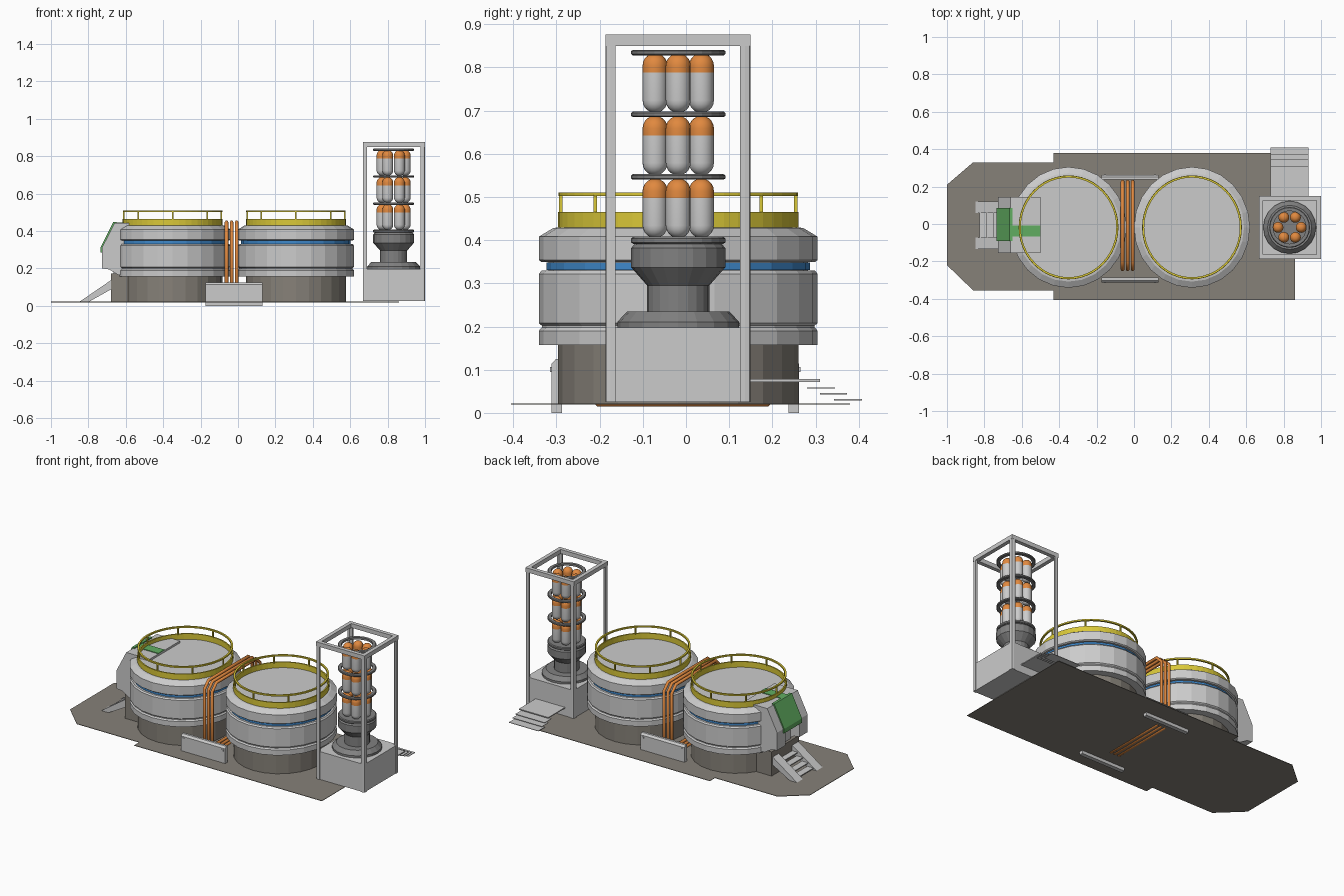
import bpy, bmesh
from math import cos, sin, pi
from mathutils import Vector

if "Cube" in bpy.data.objects:
    bpy.data.objects.remove(bpy.data.objects["Cube"])


def material(name, rgb):
    m = bpy.data.materials.new(name)
    m.diffuse_color = (*rgb, 1)
    m.use_nodes = True
    m.node_tree.nodes["Principled BSDF"].inputs["Base Color"].default_value = m.diffuse_color
    return m


BROWN = material("brown", (0.24, 0.22, 0.19))
YELLOW = material("yellow", (0.70, 0.58, 0.04))
BLUE = material("blue", (0.05, 0.25, 0.60))
ORANGE = material("orange", (0.75, 0.25, 0.05))
GREEN = material("green", (0.12, 0.42, 0.12))
DARK = material("dark_grey", (0.22, 0.22, 0.22))


def finish(name, bm, mat=None, smooth=False):
    bmesh.ops.recalc_face_normals(bm, faces=bm.faces)
    me = bpy.data.meshes.new(name)
    bm.to_mesh(me)
    bm.free()
    ob = bpy.data.objects.new(name, me)
    bpy.context.collection.objects.link(ob)
    if mat:
        me.materials.append(mat)
    if smooth:
        me.shade_smooth()
    return ob


def lathe(name, profile, centre, n=24, mat=None, sx=1, smooth=False, closed=False):
    """Revolve (radius, z) points; open profiles are capped, closed ones make rings."""
    bm = bmesh.new()
    rings = [[bm.verts.new((centre[0] + sx * r * cos(2 * pi * i / n),
                            centre[1] + r * sin(2 * pi * i / n), z))
              for i in range(n)] for r, z in profile]
    pairs = list(zip(rings, rings[1:])) + ([(rings[-1], rings[0])] if closed else [])
    for a, b in pairs:
        for i in range(n):
            j = (i + 1) % n
            bm.faces.new((a[i], a[j], b[j], b[i]))
    if not closed:
        bm.faces.new(rings[0])
        bm.faces.new(rings[-1])
    return finish(name, bm, mat, smooth)


def ring(name, r0, r1, z0, z1, centre, **kw):
    return lathe(name, [(r0, z0), (r1, z0), (r1, z1), (r0, z1)], centre, closed=True, **kw)


def prism(name, pts, offset, mat=None):
    """Extrude a closed outline of 3D points along offset."""
    bm = bmesh.new()
    f = bm.faces.new([bm.verts.new(p) for p in pts])
    ext = bmesh.ops.extrude_face_region(bm, geom=[f], use_keep_orig=True)
    bmesh.ops.translate(bm, vec=Vector(offset),
                        verts=[g for g in ext["geom"] if isinstance(g, bmesh.types.BMVert)])
    return finish(name, bm, mat)


def box(name, x0, x1, y0, y1, z0, z1, mat=None):
    return prism(name, [(x0, y0, z0), (x1, y0, z0), (x1, y1, z0), (x0, y1, z0)],
                 (0, 0, z1 - z0), mat)


def side_profile(name, xz, y0, y1, mat=None):
    return prism(name, [(x, y0, z) for x, z in xz], (0, y1 - y0, 0), mat)


# ground plate with chamfered left end
outline = [(-1, -.22), (-.86, -.355), (-.43, -.355), (-.43, -.405), (.86, -.405),
           (.86, .38), (-.43, .38), (-.43, .33), (-.86, .33), (-1, .21)]
prism("ground_plate", [(x, y, .019) for x, y in outline], (0, 0, .003), BROWN)

# two storage tanks
CY = -.018
for side, cx in (("left", -.35), ("right", .31)):
    c = (cx, CY)
    lathe(side + "_tank_foot", [(.278, .02), (.278, .165)], c, mat=BROWN, sx=.96)
    lathe(side + "_tank_body",
          [(.27, .157), (.323, .157), (.323, .190), (.316, .198), (.316, .202), (.323, .208),
           (.323, .322), (.316, .330), (.30, .330), (.30, .349), (.316, .349), (.323, .354),
           (.323, .408), (.290, .428), (.276, .430)], c, sx=.96)
    ring(side + "_blue_band", .295, .305, .331, .348, c, mat=BLUE, sx=.96)
    ring(side + "_yellow_rim", .270, .278, .428, .465, c, n=48, mat=YELLOW, sx=.96)
    ring(side + "_handrail", .266, .277, .502, .511, c, n=48, mat=YELLOW, sx=.96)
    for k in range(8):
        px, py = cx + .96 * .272 * cos(k * pi / 4), CY + .272 * sin(k * pi / 4)
        box(f"{side}_rail_post_{k}", px - .004, px + .004, py - .004, py + .004, .46, .505, YELLOW)

# three pipe loops between the tanks
ym, hw, ch, zb, zt = -.008, .235, .04, .023, .447
for k, x in enumerate((-.061, -.034, -.007)):
    cu = bpy.data.curves.new("pipe_loop", "CURVE")
    cu.dimensions = "3D"
    cu.bevel_depth = .010
    cu.bevel_resolution = 1
    path = [(-hw, zb + ch), (-hw, zt - ch), (-hw + ch, zt), (hw - ch, zt),
            (hw, zt - ch), (hw, zb + ch), (hw - ch, zb), (-hw + ch, zb)]
    sp = cu.splines.new("POLY")
    sp.points.add(len(path) - 1)
    for p, (y, z) in zip(sp.points, path):
        p.co = (x, ym + y, z, 1)
    sp.use_cyclic_u = True
    cu.materials.append(ORANGE)
    ob = bpy.data.objects.new(f"pipe_loop_{k}", cu)
    bpy.context.collection.objects.link(ob)
    bpy.ops.object.select_all(action="DESELECT")
    ob.select_set(True)
    bpy.context.view_layer.objects.active = ob
    bpy.ops.object.convert(target="MESH")

# front and back barrier panels with sloped top edge and bolts
for side, s in (("front", -1), ("back", 1)):
    y = lambda d: -.025 + s * d
    prism(side + "_barrier", [(-.173, y(.262), 0), (-.173, y(.287), 0), (-.173, y(.287), .113),
                              (-.173, y(.276), .125), (-.173, y(.262), .125)], (.303, 0, 0))
    for k, x in enumerate((-.155, .112)):
        box(f"{side}_barrier_bolt_{k}", x - .006, x + .006, *sorted((y(.285), y(.290))), .095, .106)

# entrance cabin on the left tank: two cheeks, a recessed middle and green hood
cheek = [(-.50, .17), (-.64, .165), (-.69, .195), (-.728, .20), (-.728, .31), (-.66, .442), (-.50, .442)]
side_profile("cabin_cheek_front", cheek, -.155, -.075)
side_profile("cabin_cheek_back", cheek, .065, .145)
side_profile("cabin_middle", [(-.50, .17), (-.665, .17), (-.665, .285), (-.728, .285),
                              (-.728, .31), (-.66, .442), (-.50, .442)], -.075, .065)
side_profile("green_hood", [(-.728, .285), (-.735, .285), (-.735, .312), (-.666, .449),
                            (-.65, .449), (-.65, .440), (-.66, .440), (-.728, .31)], -.09, .085, GREEN)
box("green_roof_strip", -.65, -.50, -.068, -.008, .440, .446, GREEN)
box("cabin_foot", -.68, -.50, -.14, .13, .02, .172, BROWN)

# entrance stairs
for side, y0, y1 in (("front", -.133, -.072), ("back", .06, .12)):
    side_profile(side + "_stair_stringer",
                 [(-.85, .02), (-.80, .02), (-.675, .09), (-.675, .14)], y0, y1)
for k in range(4):
    x = -.825 + .036 * k
    box(f"entrance_step_{k}", x, x + .042, -.075, .065, .028 + .023 * k, .034 + .023 * k)

# tower plinth and frame
X0, X1, Y0, Y1, T = .667, 1.0, -.187, .149, .024
box("tower_plinth", X0 + .004, X1 - .004, Y0 + .004, Y1 - .004, .025, .198)
for i, x in enumerate((X0, X1 - T)):
    box(f"frame_beam_y_{i}", x, x + T, Y0, Y1, .850, .876)
    for j, y in enumerate((Y0, Y1 - T)):
        sx, sy = (1, -1)[i], (1, -1)[j]
        ax, ay, d = (X0, X1)[i], (Y0, Y1)[j], .012
        prism(f"frame_post_{i}{j}",
              [(ax + sx * d, ay, .025), (ax + sx * T, ay, .025), (ax + sx * T, ay + sy * d, .025),
               (ax + sx * d, ay + sy * T, .025), (ax, ay + sy * T, .025), (ax, ay + sy * d, .025),
               (ax + sx * .002, ay + sy * .002, .025)], (0, 0, .851))
for j, y in enumerate((Y0, Y1 - T)):
    box(f"frame_beam_x_{j}", X0 + T, X1 - T, y, y + T, .850, .876)

# tower pedestal and canister rings
C = (.832, CY)
lathe("pedestal", [(.141, .196), (.141, .211), (.118, .235), (.072, .235), (.072, .295),
                   (.109, .337), (.109, .382), (.10, .392)], C, n=20, mat=DARK)
lathe("canister_base", [(.104, .391), (.109, .395), (.109, .404), (.104, .408)], C, mat=DARK)
for k, z in enumerate((.540, .685, .828)):
    lathe(f"canister_ring_{k}", [(.088, z), (.105, z), (.109, z + .003), (.109, z + .010),
                                 (.105, z + .013), (.088, z + .013)], C, mat=DARK, closed=True)

# three tiers of six capsules: white lower shell and orange cap
R = .029
arc = [(R * sin(a * pi / 10), R * (1 - cos(a * pi / 10))) for a in range(1, 6)]
for t, z in enumerate((.405, .550, .695)):
    for k in range(6):
        c = (C[0] + .062 * cos(k * pi / 3), C[1] + .062 * sin(k * pi / 3))
        lathe(f"capsule_{t}_{k}", [(r, z + h) for r, h in arc] + [(R, z + .093)],
              c, n=16, smooth=True)
        lathe(f"capsule_cap_{t}_{k}", [(R, z + .093)] + [(r, z + .138 - h) for r, h in arc[::-1]],
              c, n=16, mat=ORANGE, smooth=True)

# thin steps behind the tower
for k, (y0, y1, z, h) in enumerate(((.145, .31, .072, .006), (.28, .345, .056, .003),
                                    (.31, .373, .043, .003), (.343, .408, .029, .003))):
    box(f"tower_step_{k}", .73, .932, y0, y1, z, z + h)

# keep hard edges on the rounded capsules
bpy.ops.object.select_all(action="DESELECT")
for ob in bpy.context.scene.objects:
    if ob.name.startswith("capsule"):
        ob.select_set(True)
        bpy.context.view_layer.objects.active = ob
bpy.ops.object.shade_smooth_by_angle(angle=.7)
